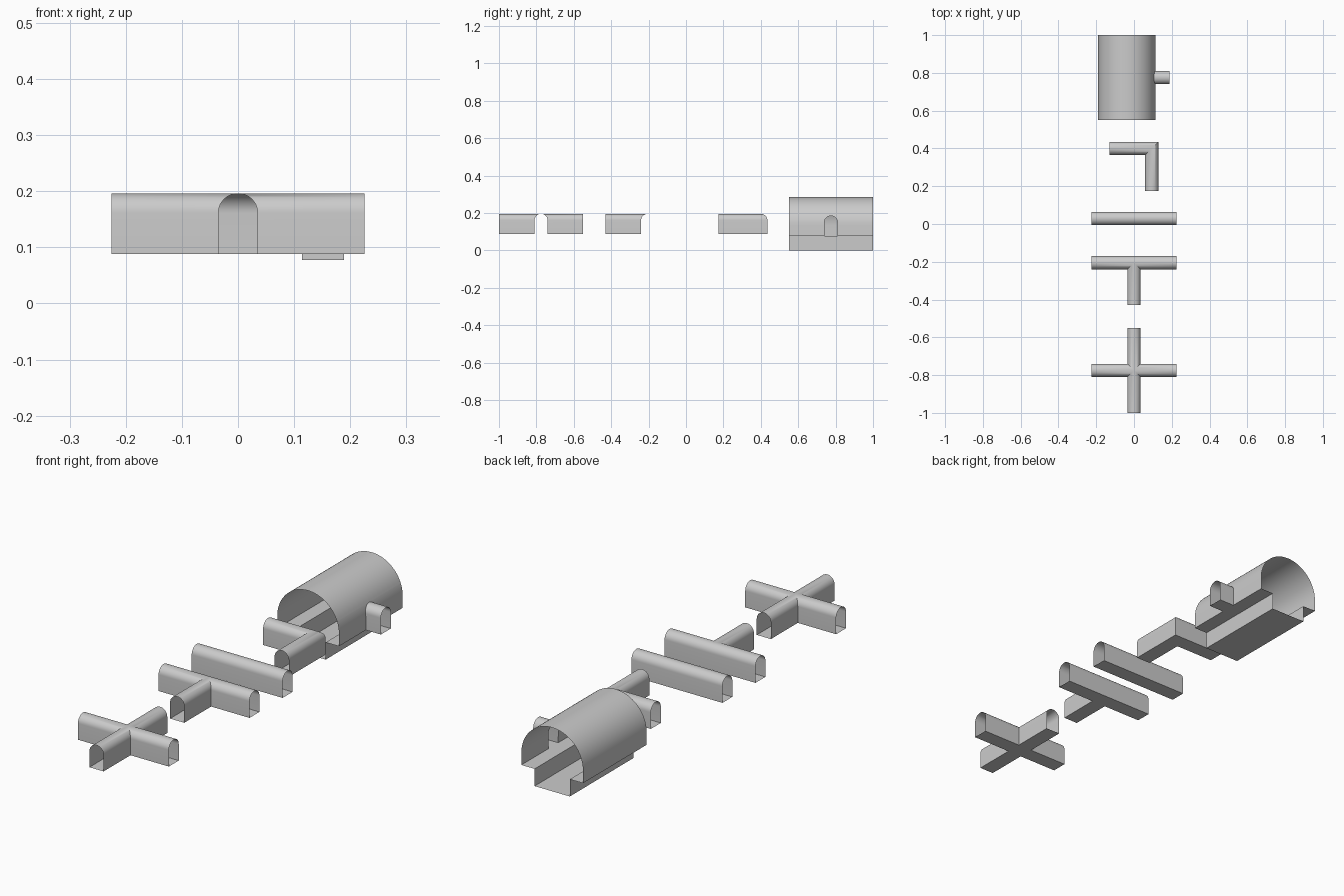
import bpy, bmesh, math

if "Cube" in bpy.data.objects:
    bpy.data.objects.remove(bpy.data.objects["Cube"])

W, H, ARM = 0.035, 0.108, 0.225      # tunnel half width, height, arm length
BASE = 0.088                         # floor level of the small tunnels
N = 20                               # segments in a tunnel vault


def finish(name, bm):
    bmesh.ops.remove_doubles(bm, verts=bm.verts, dist=1e-5)
    bmesh.ops.recalc_face_normals(bm, faces=bm.faces)
    me = bpy.data.meshes.new(name)
    bm.to_mesh(me)
    bm.free()
    ob = bpy.data.objects.new(name, me)
    bpy.context.collection.objects.link(ob)
    bpy.ops.object.select_all(action='DESELECT')
    ob.select_set(True)
    bpy.context.view_layer.objects.active = ob
    bpy.ops.object.shade_smooth_by_angle(angle=math.radians(35))


def poly(bm, *pts):
    # add one face, skipping repeated corners
    unique = []
    for p in pts:
        if all(math.dist(p, q) > 1e-6 for q in unique):
            unique.append(p)
    if len(unique) > 2:
        bm.faces.new([bm.verts.new(p) for p in unique])


def tunnel_profile(base):
    # closed loop (lateral offset, height): floor centre, wall, vault, wall
    vault = [(W * math.cos(math.pi * i / N), base + H - W + W * math.sin(math.pi * i / N))
             for i in range(N + 1)]
    return [(0, base), (W, base)] + vault + [(-W, base), (0, base)]


def tunnel(name, centre, dirs):
    # arms meet along groin lines; dirs are quarter turns from +x
    bm = bmesh.new()
    prof = tunnel_profile(BASE)
    for d in dirs:
        c, s = round(math.cos(d * math.pi / 2)), round(math.sin(d * math.pi / 2))

        def place(dist, u, z):
            return (centre[0] + c * dist - s * u, centre[1] + s * dist + c * u, z)

        def inner(u, side):
            if (d + side) % 4 in dirs:
                return abs(u)
            return 0 if (d + 2) % 4 in dirs else -abs(u)

        for (u0, z0), (u1, z1) in zip(prof, prof[1:]):
            side = 1 if u0 + u1 > 0 else -1
            poly(bm, place(inner(u0, side), u0, z0), place(ARM, u0, z0),
                 place(ARM, u1, z1), place(inner(u1, side), u1, z1))
    finish(name, bm)


tunnel("cross_tunnel", (0, -0.775), (0, 1, 2, 3))
tunnel("tee_tunnel", (0, -0.205), (0, 2, 3))
tunnel("straight_tunnel", (0, 0.029), (0, 2))
tunnel("corner_tunnel", (0.094, 0.4), (2, 3))

# Station hall
CX, R, DECK, SPRING = -0.038, 0.1525, 0.077, 0.1325
Y0, Y1, YC, X_END = 0.55, 1.0, 0.775, 0.189
TRENCH = 0.087


def wall_x(z):
    return CX + math.sqrt(R * R - max(0, z - SPRING) ** 2)


bm = bmesh.new()
door = tunnel_profile(DECK)

# hall vault above the door, far wall, platforms and track trench
start = math.asin((DECK + H - SPRING) / R)
M = 40
hall = [(CX + R * math.cos(a), SPRING + R * math.sin(a))
        for a in (start + (math.pi - start) * i / M for i in range(M + 1))]
hall += [(CX - R, DECK), (CX - TRENCH, DECK), (CX - TRENCH, 0),
         (CX + TRENCH, 0), (CX + TRENCH, DECK), (CX + R, DECK)]
for (xa, za), (xb, zb) in zip(hall, hall[1:]):
    poly(bm, (xa, Y0, za), (xa, Y1, za), (xb, Y1, zb), (xb, Y0, zb))

# near wall in strips on both sides of the doorway
half = [(W, DECK), (W, SPRING)] + door[2:3 + N // 2]
for (ua, za), (ub, zb) in zip(half, half[1:]):
    xa, xb = wall_x(za), wall_x(zb)
    for sign, end in ((1, Y1), (-1, Y0)):
        poly(bm, (xa, YC + sign * ua, za), (xa, end, za),
             (xb, end, zb), (xb, YC + sign * ub, zb))
finish("station_hall", bm)

# side passage joining the doorway
bm = bmesh.new()
for (ua, za), (ub, zb) in zip(door, door[1:]):
    poly(bm, (wall_x(za), YC + ua, za), (X_END, YC + ua, za),
         (X_END, YC + ub, zb), (wall_x(zb), YC + ub, zb))
finish("station_side_passage", bm)
